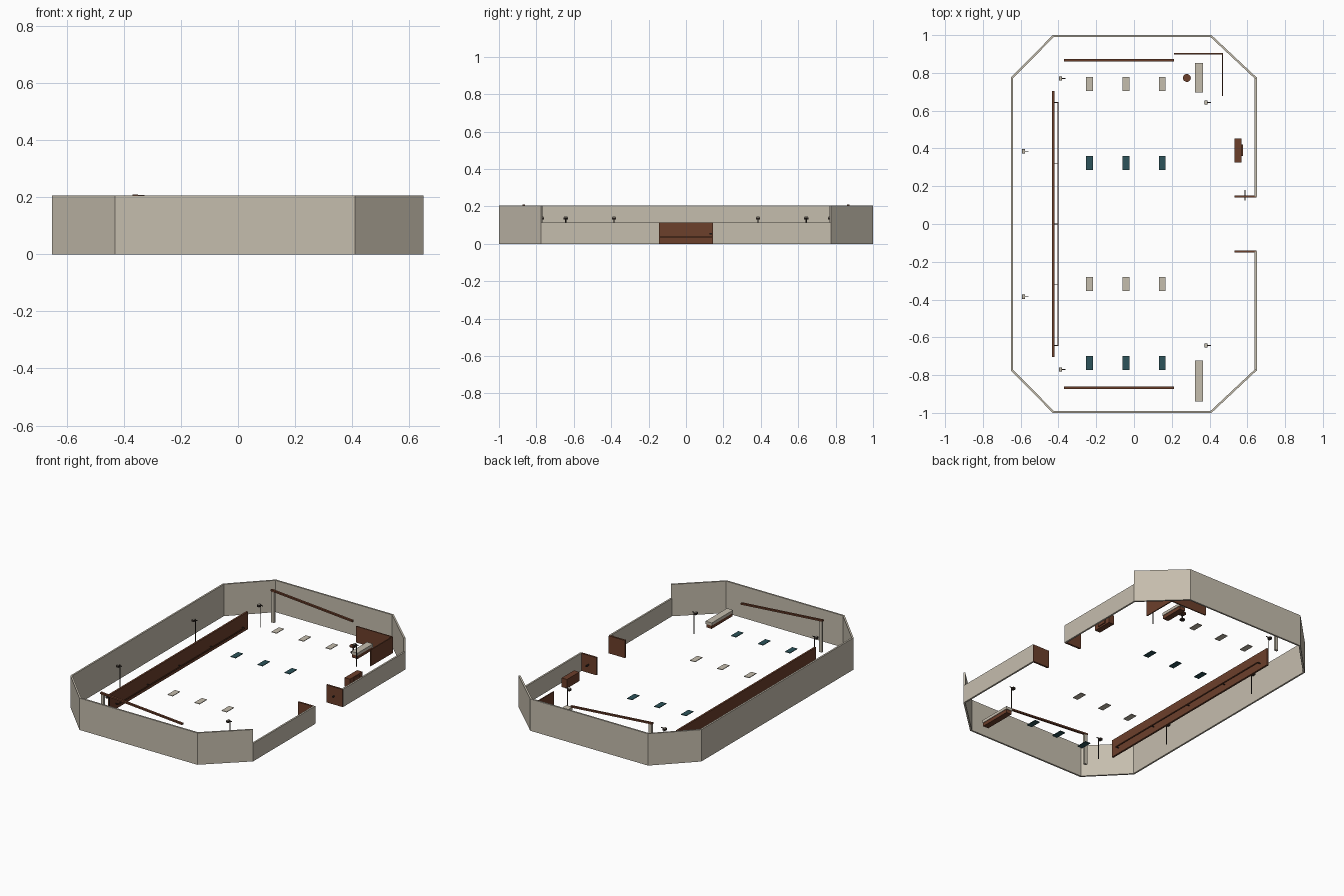
import bpy, bmesh, math
from mathutils import Vector

if "Cube" in bpy.data.objects:
    bpy.data.objects.remove(bpy.data.objects["Cube"])


def material(name, rgb):
    m = bpy.data.materials.new(name)
    m.diffuse_color = (*rgb, 1)
    m.use_nodes = True
    m.node_tree.nodes["Principled BSDF"].inputs["Base Color"].default_value = m.diffuse_color
    return m


BEIGE = material("beige", (0.56, 0.51, 0.42))
BROWN = material("brown wood", (0.15, 0.05, 0.024))
TEAL = material("dark teal", (0.025, 0.085, 0.10))
DARK = material("dark metal", (0.035, 0.025, 0.02))


def finish(name, bm, mat):
    bmesh.ops.recalc_face_normals(bm, faces=bm.faces)
    me = bpy.data.meshes.new(name)
    bm.to_mesh(me)
    bm.free()
    me.materials.append(mat)
    ob = bpy.data.objects.new(name, me)
    bpy.context.collection.objects.link(ob)
    return ob


def box(name, x0, x1, y0, y1, z0, z1, mat):
    bm = bmesh.new()
    bmesh.ops.create_cube(bm, size=1)
    for v in bm.verts:
        v.co = ((x0 + x1) / 2 + v.co.x * (x1 - x0),
                (y0 + y1) / 2 + v.co.y * (y1 - y0),
                (z0 + z1) / 2 + v.co.z * (z1 - z0))
    return finish(name, bm, mat)


def cylinder(name, x, y, z0, z1, r, mat, sides=16):
    bm = bmesh.new()
    bmesh.ops.create_cone(bm, cap_ends=True, segments=sides,
                          radius1=r, radius2=r, depth=z1 - z0)
    bmesh.ops.translate(bm, verts=bm.verts, vec=(x, y, (z0 + z1) / 2))
    return finish(name, bm, mat)


def wall(name, path, height, t, mat):
    """Mitred wall whose outer face follows the path; interior on the left."""
    pts = [Vector(p) for p in path]
    normals = []
    for a, b in zip(pts, pts[1:]):
        d = (b - a).normalized()
        normals.append(Vector((-d.y, d.x)))
    bm = bmesh.new()
    rings = []
    for i, p in enumerate(pts):
        n0 = normals[max(i - 1, 0)]
        n1 = normals[min(i, len(normals) - 1)]
        n = (n0 + n1).normalized()
        q = p + n * (t / n.dot(n1))
        rings.append([bm.verts.new((c.x, c.y, z))
                      for c, z in ((p, 0), (q, 0), (q, height), (p, height))])
    for a, b in zip(rings, rings[1:]):
        for k in range(4):
            j = (k + 1) % 4
            bm.faces.new((a[k], a[j], b[j], b[k]))
    bm.faces.new(rings[0])
    bm.faces.new(rings[-1])
    return finish(name, bm, mat)


# Tall perimeter wall on all sides but the right
wall("perimeter_wall",
     [(0.65, 0.775), (0.41, 1), (-0.43, 1), (-0.652, 0.775),
      (-0.652, -0.775), (-0.43, -1), (0.41, -1), (0.65, -0.775)],
     0.205, 0.011, BEIGE)

# Low right walls with an entrance gap, and entrance side panels
for s, name in ((1, "back"), (-1, "front")):
    y0, y1 = sorted((s * 0.145, s * 0.775))
    box(f"low_wall_{name}", 0.639, 0.65, y0, y1, 0, 0.115, BEIGE)
    box(f"entrance_panel_{name}", 0.532, 0.648, s * 0.145 - 0.006,
        s * 0.145 + 0.006, 0, 0.113, BROWN)
box("entrance_handle", 0.584, 0.59, 0.125, 0.18, 0.05, 0.058, DARK)

# Long board with a thin rail on brackets
box("long_board", -0.434, -0.422, -0.705, 0.705, 0, 0.113, BROWN)
box("board_rail", -0.405, -0.400, -0.645, 0.645, 0.033, 0.039, BROWN)
for i in range(5):
    y = -0.643 + i * 0.3215
    box(f"rail_bracket_{i}", -0.423, -0.401, y - 0.002, y + 0.002,
        0.033, 0.038, DARK)

# Sloping barrier booms on posts
for s, name in ((1, "back"), (-1, "front")):
    y = s * 0.867
    box(f"boom_post_{name}", -0.366, -0.346, y - 0.007, y + 0.007, 0, 0.198, BEIGE)
    boom = box(f"boom_{name}", -0.37, 0.213, y - 0.007, y + 0.007, 0, 0.01, BROWN)
    for v in boom.data.vertices:
        v.co.z += 0.20 - (v.co.x + 0.37) * 0.078

# Rows of thin seat pads
for y, mat, label in ((0.74, BEIGE, "beige"), (0.323, TEAL, "teal"),
                      (-0.318, BEIGE, "beige"), (-0.735, TEAL, "teal")):
    for x in (-0.235, -0.043, 0.15):
        box(f"seat_pad_{label}", x - 0.018, x + 0.018, y - 0.037, y + 0.037,
            0.026, 0.030, mat)

# Lamps: pole, short arm, small head
for x, y in ((-0.58, 0.385), (-0.385, 0.77), (0.385, 0.643)):
    for s in (1, -1):
        cylinder("lamp_pole", x + 0.008, s * y, 0, 0.142, 0.0028, DARK, 8)
        box("lamp_arm", x - 0.01, x + 0.022, s * y - 0.002, s * y + 0.002,
            0.138, 0.142, DARK)
        box("lamp_head", x - 0.012, x + 0.004, s * y - 0.011, s * y + 0.011,
            0.130, 0.142, DARK)
        box("lamp_cap", x - 0.010, x + 0.002, s * y - 0.009, s * y + 0.009,
            0.142, 0.145, BEIGE)

# Counters: brown body with a pale top
for y0, y1, name in ((0.695, 0.852, "back"), (-0.94, -0.722, "front")):
    box(f"counter_base_{name}", 0.325, 0.363, y0 + 0.003, y1 - 0.003,
        0.02, 0.042, BROWN)
    box(f"counter_top_{name}", 0.322, 0.366, y0, y1, 0.042, 0.060, BEIGE)

# Cabinet by the low wall
box("cabinet", 0.532, 0.570, 0.325, 0.452, 0.03, 0.088, BROWN)
box("cabinet_back", 0.570, 0.576, 0.36, 0.42, 0.04, 0.08, BROWN)

# Round table
cylinder("round_table_base", 0.28, 0.773, 0.01, 0.016, 0.016, DARK)
cylinder("round_table_stem", 0.28, 0.773, 0.016, 0.05, 0.004, DARK, 8)
cylinder("round_table_top", 0.28, 0.773, 0.05, 0.057, 0.021, BROWN)

# Corner screen
box("screen_back", 0.212, 0.472, 0.898, 0.905, 0.01, 0.115, BROWN)
box("screen_side", 0.465, 0.472, 0.678, 0.898, 0.01, 0.115, BROWN)
